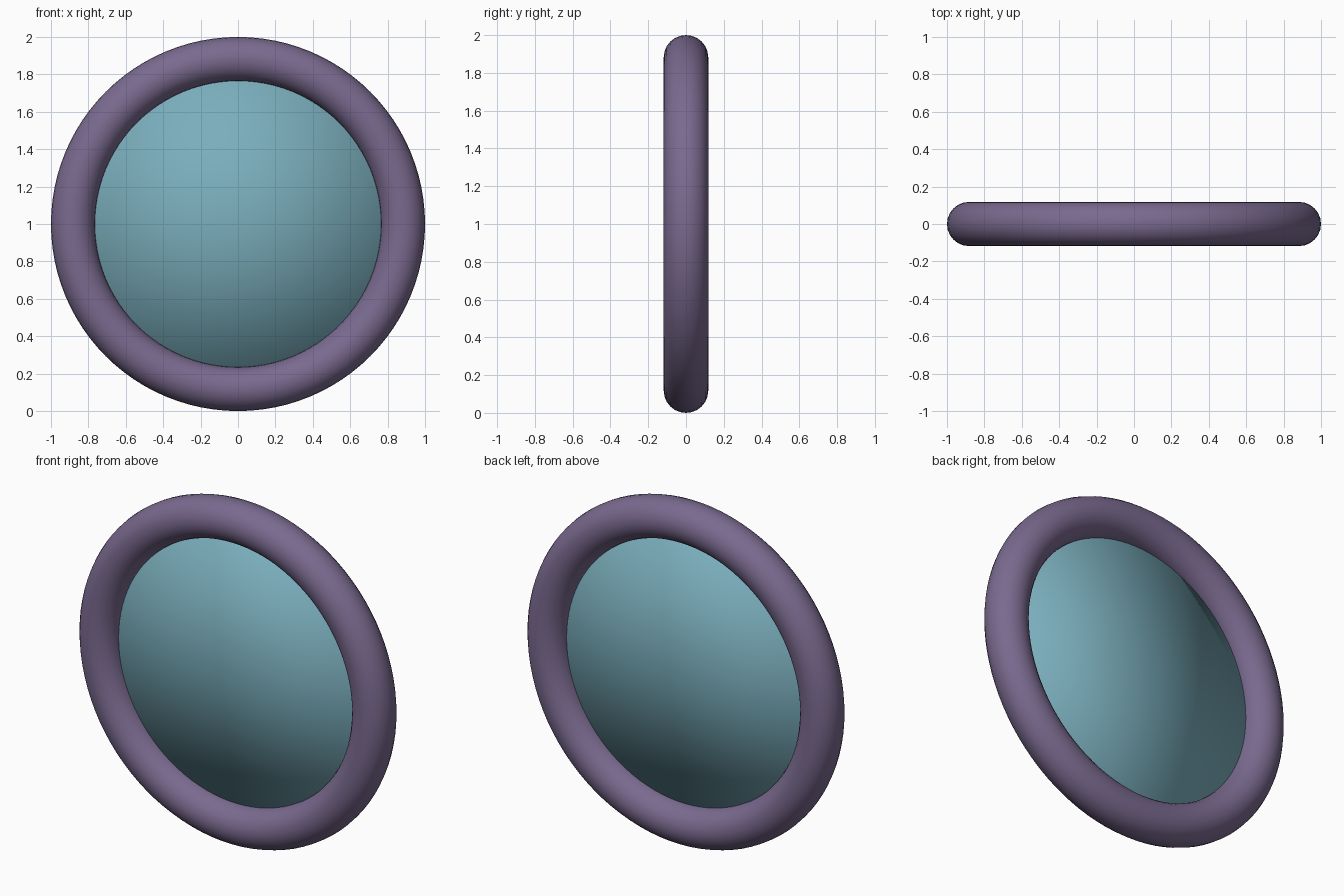
import bpy, math

if "Cube" in bpy.data.objects:
    bpy.data.objects.remove(bpy.data.objects["Cube"])

OUTER = 1.0          # overall radius
TUBE = 0.118         # ring tube radius
UPRIGHT = (math.radians(90), 0, 0)
CENTRE = (0, 0, 1)


def material(name, rgb):
    m = bpy.data.materials.new(name)
    m.diffuse_color = (*rgb, 1)
    m.use_nodes = True
    m.node_tree.nodes["Principled BSDF"].inputs["Base Color"].default_value = m.diffuse_color
    return m


def finish(name, mat):
    ob = bpy.context.object
    ob.name = name
    ob.data.materials.append(mat)
    bpy.ops.object.transform_apply(location=False, rotation=True, scale=True)
    bpy.ops.object.shade_smooth()
    return ob


# Round rim
bpy.ops.mesh.primitive_torus_add(
    major_radius=OUTER - TUBE, minor_radius=TUBE, major_segments=96,
    minor_segments=24, location=CENTRE, rotation=UPRIGHT)
finish("rim", material("muted purple", (0.195, 0.144, 0.275)))

# Thin pane set in the rim, smooth shaded across its edge so it looks domed
bpy.ops.mesh.primitive_cylinder_add(
    vertices=96, radius=0.79, depth=0.02, end_fill_type='TRIFAN',
    location=CENTRE, rotation=UPRIGHT)
finish("pane", material("soft teal", (0.195, 0.423, 0.503)))
